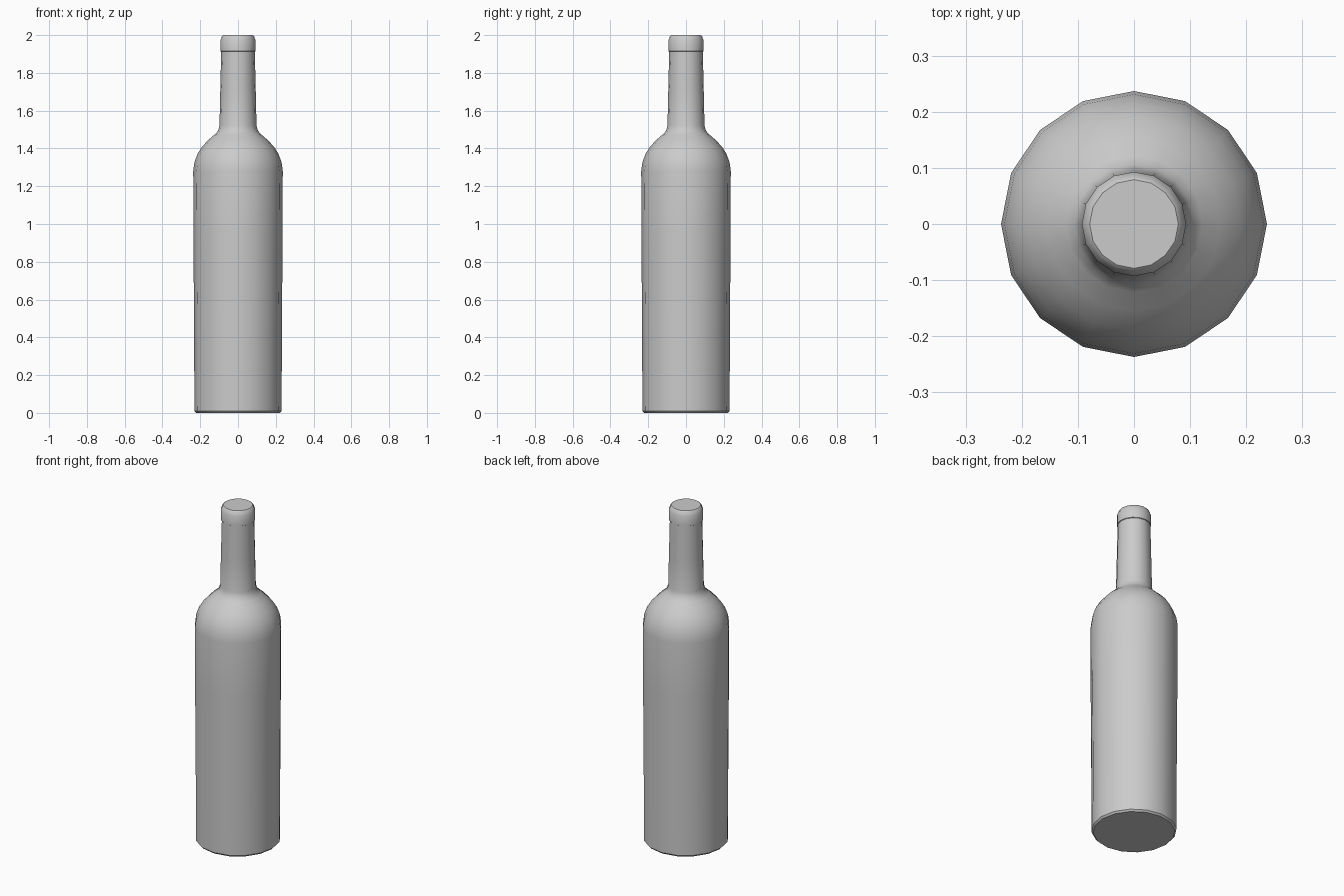
import bpy, bmesh
from math import cos, sin, tau, radians

if "Cube" in bpy.data.objects:
    bpy.data.objects.remove(bpy.data.objects["Cube"])

SIDES = 16


def lathe(name, profile, cap_bottom=True, cap_top=True):
    """Revolve (radius, height) points around z into a 16-sided part."""
    bm = bmesh.new()
    rings = [[bm.verts.new((r * cos(tau * i / SIDES), r * sin(tau * i / SIDES), z))
              for i in range(SIDES)] for r, z in profile]
    for low, high in zip(rings, rings[1:]):
        for i in range(SIDES):
            j = (i + 1) % SIDES
            bm.faces.new((low[i], low[j], high[j], high[i]))
    if cap_bottom:
        bm.faces.new(rings[0][::-1])
    if cap_top:
        bm.faces.new(rings[-1])
    mesh = bpy.data.meshes.new(name)
    bm.to_mesh(mesh)
    bm.free()
    obj = bpy.data.objects.new(name, mesh)
    bpy.context.collection.objects.link(obj)
    bpy.ops.object.select_all(action='DESELECT')
    obj.select_set(True)
    bpy.context.view_layer.objects.active = obj
    bpy.ops.object.shade_smooth_by_angle(angle=radians(40))
    return obj


# Glass body: base, slightly flared wall, round shoulder and tapering neck
lathe("bottle_body", [
    (0.222, 0.0), (0.231, 0.01), (0.232, 0.35), (0.236, 0.95), (0.237, 1.28),
    (0.231, 1.325), (0.215, 1.37), (0.19, 1.41), (0.155, 1.447),
    (0.122, 1.475), (0.106, 1.493), (0.098, 1.52), (0.094, 1.70), (0.089, 1.914),
], cap_top=False)

# Closed rim around the mouth
lathe("mouth_rim", [
    (0.088, 1.912), (0.093, 1.915), (0.093, 1.975), (0.089, 1.982),
    (0.085, 1.995), (0.079, 2.0),
], cap_bottom=False)
